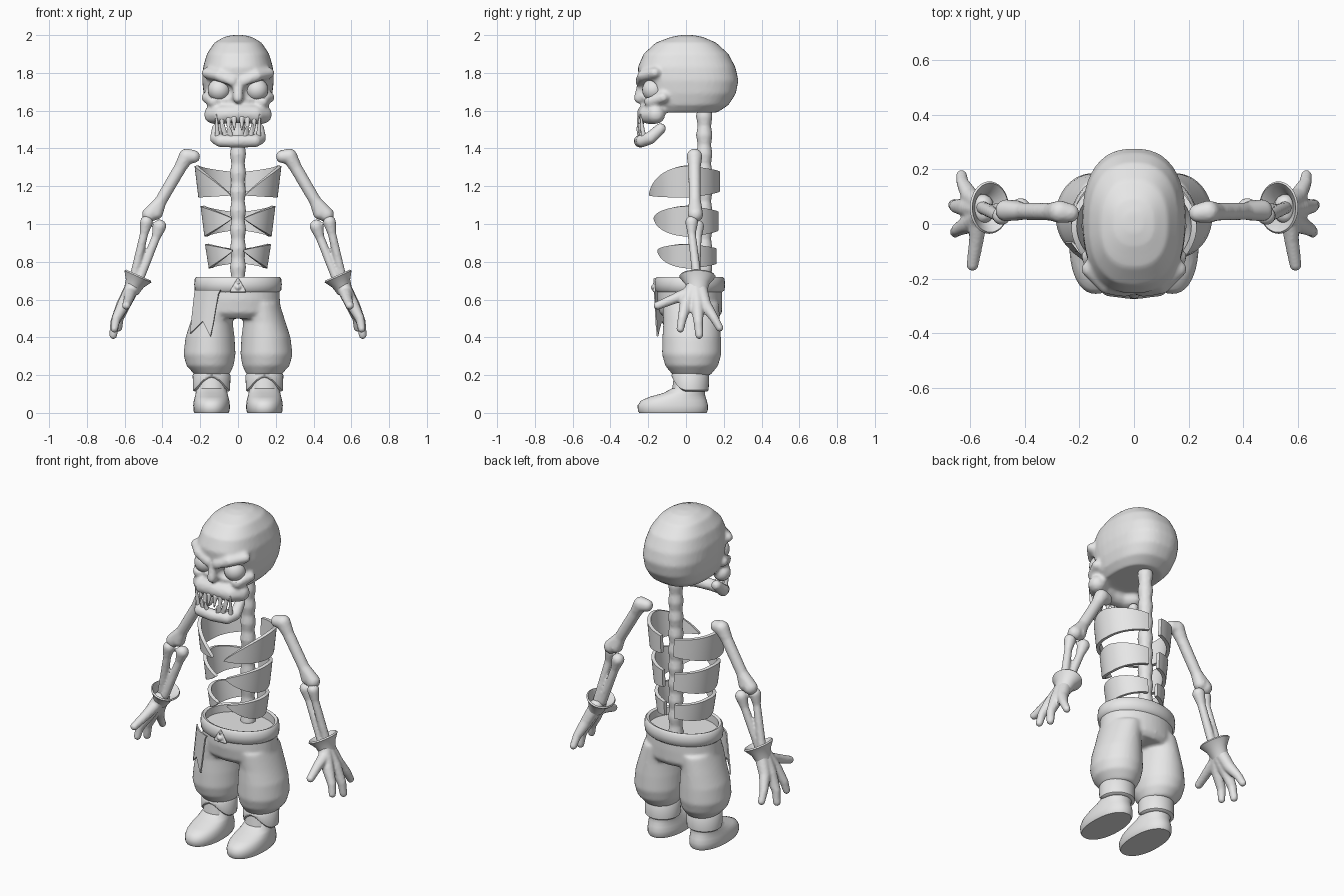
import bpy, bmesh, math
from mathutils import Matrix, Vector

cube = bpy.data.objects.get("Cube")
if cube:
    bpy.data.objects.remove(cube, do_unlink=True)

grey = bpy.data.materials.new("plain grey")
grey.use_nodes = True
grey.diffuse_color = (0.8, 0.8, 0.8, 1)
grey.node_tree.nodes["Principled BSDF"].inputs["Base Color"].default_value = grey.diffuse_color


def limb(bm, points, side=1):
    """Chain of overlapping balls through (x, y, z, radius) points."""
    pts = [Vector((x * side, y, z, r)) for x, y, z, r in points]
    for a, b in zip(pts, pts[1:] or pts):
        steps = max(1, math.ceil((b - a).xyz.length / (0.35 * min(a.w, b.w))))
        for i in range(steps + 1):
            p = a.lerp(b, i / steps)
            bmesh.ops.create_icosphere(bm, subdivisions=2, radius=p.w,
                                       matrix=Matrix.Translation(p.xyz))


def loft(bm, rings, power=2.0, side=1, loop=False, count=40):
    """Skin over rings (z, centre x, centre y, radius x, radius y)."""
    def bend(v):
        return math.copysign(abs(v) ** (2 / power), v)
    rows = []
    for z, cx, cy, rx, ry in rings:
        turn = [math.tau * i / count for i in range(count)]
        rows.append([bm.verts.new((side * cx + rx * bend(math.cos(a)),
                                   cy + ry * bend(math.sin(a)), z)) for a in turn])
    pairs = list(zip(rows, rows[1:])) + ([(rows[-1], rows[0])] if loop else [])
    for low, high in pairs:
        for i in range(count):
            j = (i + 1) % count
            bm.faces.new((low[i], low[j], high[j], high[i]))
    if not loop:
        bm.faces.new(rows[0])
        bm.faces.new(rows[-1])
    return [v for row in rows for v in row]


def finish(name, bm, voxel=0, relax=4, cutter=None, thick=0):
    """Make the object, fuse and soften it, and shade it smooth."""
    bmesh.ops.recalc_face_normals(bm, faces=bm.faces)
    mesh = bpy.data.meshes.new(name)
    bm.to_mesh(mesh)
    bm.free()
    obj = bpy.data.objects.new(name, mesh)
    bpy.context.collection.objects.link(obj)

    def fuse():
        mod = obj.modifiers.new("fuse", 'REMESH')
        mod.mode = 'VOXEL'
        mod.voxel_size = voxel
    if thick:
        mod = obj.modifiers.new("thickness", 'SOLIDIFY')
        mod.thickness = thick
        mod.offset = 0
    if voxel:
        fuse()
        if cutter:
            mod = obj.modifiers.new("hollows", 'BOOLEAN')
            mod.operation = 'DIFFERENCE'
            mod.object = cutter
            fuse()
        mod = obj.modifiers.new("soften", 'SMOOTH')
        mod.factor = 0.5
        mod.iterations = relax
    graph = bpy.context.evaluated_depsgraph_get()
    baked = bpy.data.meshes.new_from_object(obj.evaluated_get(graph))
    obj.modifiers.clear()
    obj.data = baked
    baked.materials.clear()
    baked.materials.append(grey)
    bpy.ops.object.select_all(action='DESELECT')
    obj.select_set(True)
    bpy.context.view_layer.objects.active = obj
    bpy.ops.object.shade_smooth_by_angle(angle=math.radians(45))
    return obj


SIDES = ((1, "left"), (-1, "right"))

# Skull: cranium, brows, cheeks, nose and upper jaw, with hollow sockets
hollow = bmesh.new()
skull = bmesh.new()
cranium = [(2.0, -0.03, 0.04, 0.03), (1.99, -0.08, 0.09, 0.075), (1.96, -0.16, 0.16, 0.125),
           (1.9, -0.225, 0.225, 0.165), (1.83, -0.255, 0.262, 0.185), (1.76, -0.25, 0.278, 0.19),
           (1.69, -0.235, 0.264, 0.182), (1.63, -0.22, 0.225, 0.165), (1.59, -0.2, 0.165, 0.13)]
loft(skull, [(z, 0, (f + b) / 2, w, (b - f) / 2) for z, f, b, w in cranium], power=2.4)
limb(skull, [(0, -0.235, 1.72, 0.03), (0, -0.25, 1.665, 0.028)])
for s, label in SIDES:
    limb(skull, [(0.03, -0.24, 1.755, 0.03), (0.1, -0.227, 1.785, 0.032), (0.165, -0.165, 1.8, 0.03)], s)
    limb(skull, [(0.13, -0.19, 1.65, 0.035), (0.165, -0.12, 1.67, 0.03)], s)
    limb(skull, [(0.13, -0.16, 1.58, 0.052), (0.09, -0.2, 1.58, 0.052), (0, -0.21, 1.585, 0.052)], s)
    limb(hollow, [(0.068, -0.24, 1.7, 0.045), (0.13, -0.2, 1.715, 0.05)], s)
    limb(hollow, [(0.015, -0.28, 1.64, 0.014)], s)
socket_cutter = finish("socket_cutter", hollow, 0.006, 1)
socket_cutter.hide_render = True
finish("skull", skull, 0.009, 4, socket_cutter)
bpy.data.objects.remove(socket_cutter, do_unlink=True)

for s, label in SIDES:
    eye = bmesh.new()
    bmesh.ops.create_uvsphere(eye, u_segments=24, v_segments=16, radius=0.06,
                              matrix=Matrix.Translation((0.1 * s, -0.172, 1.71)))
    finish(label + "_eye", eye)

# Lower jaw and teeth
jaw, teeth = bmesh.new(), bmesh.new()
for s, label in SIDES:
    limb(jaw, [(0.11, -0.135, 1.505, 0.03), (0.115, -0.19, 1.455, 0.035),
               (0.09, -0.232, 1.44, 0.035), (0, -0.243, 1.438, 0.035)], s)
    for x, tip in ((0.02, 1.5), (0.05, 1.475), (0.085, 1.49)):
        limb(teeth, [(x, -0.25 + x / 4, 1.56, 0.015), (x, -0.262 + x / 4, tip, 0.005)], s)
    for x, tip in ((0.035, 1.51), (0.068, 1.53), (0.108, 1.58)):
        limb(teeth, [(x, -0.25 + x / 4, 1.455, 0.015), (x + 0.008, -0.268 + x / 4, tip, 0.005)], s)
finish("lower_jaw", jaw, 0.008)
finish("teeth", teeth, 0.004, 1)

# Spine with a slight swelling at each vertebra
spine = bmesh.new()
limb(spine, [(0, 0.097, 0.62 + 0.05 * k, 0.045 if k % 2 else 0.037) for k in range(21)])
finish("spine", spine, 0.009, 3)

# Ribs: bands from the spine round to a point at the front
for level, (mid, rx, front, back, half, tip) in {
        "upper": (1.225, 0.21, -0.19, 0.175, 0.08, 1.155),
        "middle": (1.015, 0.178, -0.165, 0.165, 0.077, 1.03),
        "lower": (0.83, 0.155, -0.145, 0.155, 0.06, 0.86)}.items():
    for s, label in SIDES:
        rib = bmesh.new()
        rows, steps = [], 28
        for i in range(steps + 1):
            t = i / steps
            a = 0.2 + 2.75 * t
            u = max(0, (t - 0.45) / 0.55) ** 2
            h = half * (0.6 + 0.4 * min(1, t / 0.45)) * (1 - u) + 0.004
            z = mid + (tip - mid) * u
            y = (front + back) / 2 + (back - front) / 2 * math.cos(a)
            rows.append([rib.verts.new((s * (rx + 0.01 * k) * math.sin(a), y, z + k * h))
                         for k in (-1, 0, 1)])
        for p, q in zip(rows, rows[1:]):
            for k in range(2):
                rib.faces.new((p[k], q[k], q[k + 1], p[k + 1]))
        finish(f"{label}_{level}_rib", rib, thick=0.02)

# Trousers with ballooning legs
trousers = bmesh.new()
loft(trousers, [(0.5, 0, 0.03, 0.2, 0.14), (0.53, 0, 0.025, 0.228, 0.165),
                (0.6, 0, 0.02, 0.222, 0.172), (0.67, 0, 0.02, 0.218, 0.17)])
for s, label in SIDES:
    loft(trousers, [(0.2, 0.137, 0.03, 0.09, 0.1), (0.25, 0.148, 0.03, 0.125, 0.14),
                    (0.31, 0.151, 0.03, 0.138, 0.157), (0.4, 0.148, 0.03, 0.13, 0.155),
                    (0.48, 0.14, 0.03, 0.112, 0.15), (0.58, 0.12, 0.025, 0.1, 0.15)], side=s)
finish("trousers", trousers, 0.01, 6)

# Belt, its small knot and the torn cloth hanging from it
belt = bmesh.new()
loft(belt, [(0.638, 0, 0.02, 0.215, 0.17), (0.65, 0, 0.02, 0.229, 0.184), (0.68, 0, 0.02, 0.232, 0.187),
            (0.71, 0, 0.02, 0.229, 0.184), (0.72, 0, 0.02, 0.22, 0.175),
            (0.714, 0, 0.02, 0.205, 0.16), (0.645, 0, 0.02, 0.203, 0.158)], loop=True)
finish("belt", belt)

knot = bmesh.new()
limb(knot, [(0, -0.17, 0.665, 0.017)])
for s, label in SIDES:
    limb(knot, [(0, -0.168, 0.71, 0.006), (0.035, -0.168, 0.645, 0.008), (0, -0.168, 0.645, 0.008)], s)
finish("belt_knot", knot, 0.005, 1)

cloth = bmesh.new()
columns = []
for x, low in ((0.252, 0.42), (0.225, 0.445), (0.185, 0.485), (0.165, 0.445), (0.145, 0.405),
               (0.13, 0.47), (0.115, 0.56), (0.102, 0.63)):
    y = 0.02 - 0.2 * math.sqrt(1 - (x / 0.28) ** 2)
    columns.append([cloth.verts.new((-x, y, low)), cloth.verts.new((-x * 0.9, y, 0.65))])
for p, q in zip(columns, columns[1:]):
    cloth.faces.new((p[0], q[0], q[1], p[1]))
finish("torn_cloth", cloth, thick=0.008)

for s, label in SIDES:
    # Boot, and its cuff rising to an arch at the front
    boot = bmesh.new()
    loft(boot, [(0, 0.14, -0.07, 0.09, 0.178), (0.012, 0.14, -0.07, 0.096, 0.185),
                (0.04, 0.14, -0.07, 0.097, 0.186), (0.065, 0.14, -0.064, 0.094, 0.174),
                (0.085, 0.14, -0.045, 0.089, 0.148), (0.105, 0.14, -0.01, 0.084, 0.11),
                (0.13, 0.14, 0.015, 0.08, 0.088), (0.215, 0.14, 0.025, 0.08, 0.085)], 2.2, s)
    finish(label + "_boot", boot)
    cuff = bmesh.new()
    for v in loft(cuff, [(0.112, 0.14, 0.022, 0.088, 0.088), (0.12, 0.14, 0.022, 0.098, 0.098),
                         (0.2, 0.14, 0.022, 0.1, 0.1), (0.212, 0.14, 0.022, 0.092, 0.092),
                         (0.212, 0.14, 0.022, 0.075, 0.075), (0.112, 0.14, 0.022, 0.075, 0.075)],
                  side=s, loop=True):
        if v.co.z < 0.15:
            d = Vector((v.co.x - 0.14 * s, v.co.y - 0.022)).normalized()
            v.co.z += 0.075 * max(0, -d.y) ** 3
    finish(label + "_boot_cuff", cuff)

    # Arm bones
    arm = bmesh.new()
    limb(arm, [(0.235, 0.04, 1.357, 0.036), (0.272, 0.045, 1.358, 0.043), (0.305, 0.045, 1.3, 0.034),
               (0.41, 0.047, 1.12, 0.033), (0.435, 0.05, 1.06, 0.04)], s)
    limb(arm, [(0.41, 0.047, 1.12, 0.033), (0.468, 0.05, 1.05, 0.042)], s)
    finish(label + "_upper_arm", arm, 0.008)
    forearm = bmesh.new()
    limb(forearm, [(0.485, 0.03, 1.01, 0.035), (0.497, 0.03, 0.95, 0.023), (0.555, 0.06, 0.7, 0.025)], s)
    limb(forearm, [(0.415, 0.06, 0.988, 0.037), (0.434, 0.06, 0.93, 0.024), (0.525, 0.05, 0.7, 0.025)], s)
    finish(label + "_forearm", forearm, 0.007)

    # Glove: flared cuff, palm, three fingers and a thumb
    flare = bmesh.new()
    loft(flare, [(-0.09, 0, 0, 0.04, 0.05), (-0.04, 0, 0, 0.052, 0.065), (0, 0, 0, 0.078, 0.096),
                 (0.008, 0, 0, 0.072, 0.09), (-0.035, 0, 0, 0.043, 0.056), (-0.08, 0, 0, 0.03, 0.04)],
         loop=True)
    flare.transform(Matrix.Translation((0.53 * s, 0.06, 0.722)) @ Matrix.Rotation(-0.42 * s, 4, 'Y'))
    finish(label + "_glove_cuff", flare)
    hand = bmesh.new()
    for finger in (
            [(0.57, 0.03, 0.64, 0.037), (0.578, -0.06, 0.605, 0.028), (0.592, -0.15, 0.568, 0.023)],
            [(0.553, 0.04, 0.675, 0.04), (0.605, 0, 0.575, 0.035), (0.645, -0.02, 0.5, 0.025), (0.655, -0.03, 0.445, 0.021)],
            [(0.553, 0.05, 0.675, 0.042), (0.61, 0.06, 0.57, 0.037), (0.652, 0.065, 0.48, 0.026), (0.66, 0.07, 0.412, 0.022)],
            [(0.553, 0.07, 0.675, 0.04), (0.6, 0.1, 0.575, 0.034), (0.628, 0.15, 0.5, 0.024), (0.632, 0.178, 0.45, 0.021)]):
        limb(hand, finger, s)
    finish(label + "_hand", hand, 0.007)
